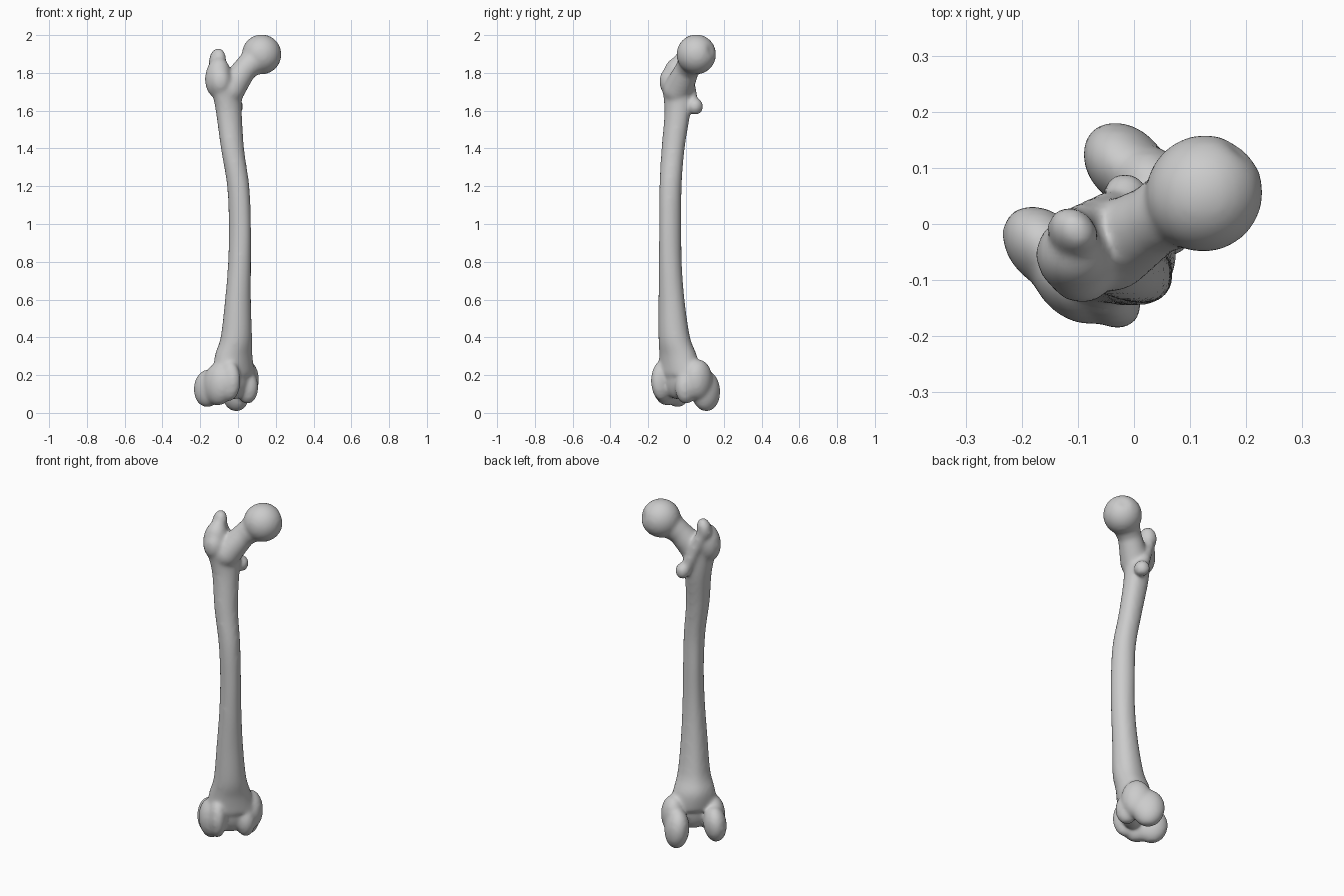
import bpy, bmesh, math
from mathutils import Vector, Matrix

cube = bpy.data.objects.get("Cube")
if cube:
    bpy.data.objects.remove(cube, do_unlink=True)

# Local frame: x toward the ball joint side, y toward the back, z up
bm = bmesh.new()


def blob(center, radii, tilt=0.0):
    """Ellipsoid, optionally tilted sideways about the y axis."""
    m = Matrix.Translation(center) @ Matrix.Rotation(tilt, 4, 'Y') @ Matrix.Diagonal((*radii, 1))
    return bmesh.ops.create_uvsphere(bm, u_segments=40, v_segments=24, radius=1, matrix=m)["verts"]


def chain(a, b, ra, rb, steps=10):
    """Tapered rounded bar made of closely spaced balls."""
    a, b = Vector(a), Vector(b)
    for i in range(steps + 1):
        t = i / steps
        r = ra + (rb - ra) * t
        blob(a.lerp(b, t), (r, r, r))


def spline(rows, steps=6):
    """Catmull-Rom interpolation through the rows."""
    pts = [Vector(r) for r in rows]
    pts = [pts[0]] + pts + [pts[-1]]
    out = []
    for i in range(1, len(pts) - 2):
        p0, p1, p2, p3 = pts[i - 1:i + 3]
        for k in range(steps):
            t = k / steps
            out.append(0.5 * (2 * p1 + (p2 - p0) * t + (2 * p0 - 5 * p1 + 4 * p2 - p3) * t ** 2
                              + (3 * p1 - p0 - 3 * p2 + p3) * t ** 3))
    return out + [pts[-1]]


# Shaft: height, centre x, centre y, half width, half depth
shaft = [(0.20, -0.04, -0.01, 0.13, 0.08),
         (0.30, -0.046, -0.01, 0.108, 0.088),
         (0.40, -0.05, -0.035, 0.083, 0.08),
         (0.60, -0.054, -0.052, 0.067, 0.066),
         (0.80, -0.053, -0.063, 0.056, 0.061),
         (1.00, -0.052, -0.064, 0.052, 0.061),
         (1.20, -0.057, -0.057, 0.054, 0.059),
         (1.40, -0.069, -0.026, 0.060, 0.058),
         (1.60, -0.066, 0.005, 0.071, 0.063),
         (1.74, -0.075, 0.012, 0.095, 0.066)]
rings = []
SIDES = 32
for z, cx, cy, w, d in spline(shaft):
    ring = []
    for i in range(SIDES):
        a = 2 * math.pi * i / SIDES
        back = max(0.0, math.sin(a))
        # narrowed back gives the long rear ridge
        ring.append(bm.verts.new((cx + w * math.cos(a) * (1 - 0.2 * back ** 2),
                                  cy + d * math.sin(a), z)))
    rings.append(ring)
for lo, hi in zip(rings, rings[1:]):
    for i in range(SIDES):
        j = (i + 1) % SIDES
        bm.faces.new((lo[i], lo[j], hi[j], hi[i]))
bm.faces.new(rings[0][::-1])
bm.faces.new(rings[-1])

# Ball head with its small pit
head_center = Vector((0.127, -0.05, 1.898))
pit = head_center + Vector((0.95, 0.1, 0.2)).normalized() * 0.1
for v in blob(head_center, (0.102, 0.1, 0.102)):
    near = max(0.0, 1 - (v.co - pit).length / 0.035)
    v.co = v.co.lerp(head_center, 0.14 * near)

# Neck
chain((-0.06, 0.0, 1.71), (0.03, -0.02, 1.82), 0.075, 0.06)
chain((0.03, -0.02, 1.82), (0.11, -0.045, 1.885), 0.06, 0.075, 6)

# Large outer knob, its tip and the rear crest
blob((-0.115, 0.035, 1.775), (0.063, 0.066, 0.105), 0.12)
blob((-0.125, 0.012, 1.755), (0.055, 0.06, 0.075))
blob((-0.088, 0.066, 1.868), (0.036, 0.046, 0.062), 0.2)
chain((-0.08, 0.075, 1.85), (0.0, 0.045, 1.65), 0.03, 0.03)

# Small rear knob
blob((0.026, 0.045, 1.622), (0.036, 0.04, 0.042))

# Inner knuckle
blob((0.064, 0.083, 0.118), (0.062, 0.084, 0.108), -0.08)
blob((0.074, 0.02, 0.175), (0.060, 0.078, 0.105))
blob((0.035, -0.035, 0.135), (0.05, 0.058, 0.085))

# Outer knuckle and raised front ridge
blob((-0.143, 0.083, 0.13), (0.058, 0.082, 0.097), 0.08)
blob((-0.145, 0.005, 0.15), (0.062, 0.088, 0.108))
blob((-0.122, -0.055, 0.17), (0.046, 0.066, 0.105))

# Web between the knuckles
blob((-0.045, -0.015, 0.19), (0.1, 0.065, 0.115))

# Turn the bone to its standing angle
bmesh.ops.rotate(bm, verts=bm.verts, cent=(0, 0, 0), matrix=Matrix.Rotation(math.radians(45), 3, 'Z'))
bmesh.ops.recalc_face_normals(bm, faces=bm.faces)
mesh = bpy.data.meshes.new("thigh_bone")
bm.to_mesh(mesh)
bm.free()
bone = bpy.data.objects.new("thigh_bone", mesh)
bpy.context.collection.objects.link(bone)

# Bone grey
mat = bpy.data.materials.new("bone_grey")
mat.use_nodes = True
grey = (0.6, 0.6, 0.6, 1)
mat.diffuse_color = grey
mat.node_tree.nodes["Principled BSDF"].inputs["Base Color"].default_value = grey
mesh.materials.append(mat)

# Fuse the parts and soften the joins
fuse = bone.modifiers.new("fuse", 'REMESH')
fuse.mode = 'VOXEL'
fuse.voxel_size = 0.01
fuse.use_smooth_shade = True
soft = bone.modifiers.new("soften", 'SMOOTH')
soft.factor = 0.5
soft.iterations = 14
swell = bone.modifiers.new("swell", 'DISPLACE')
swell.strength = 0.004
swell.mid_level = 0
for poly in mesh.polygons:
    poly.use_smooth = True
